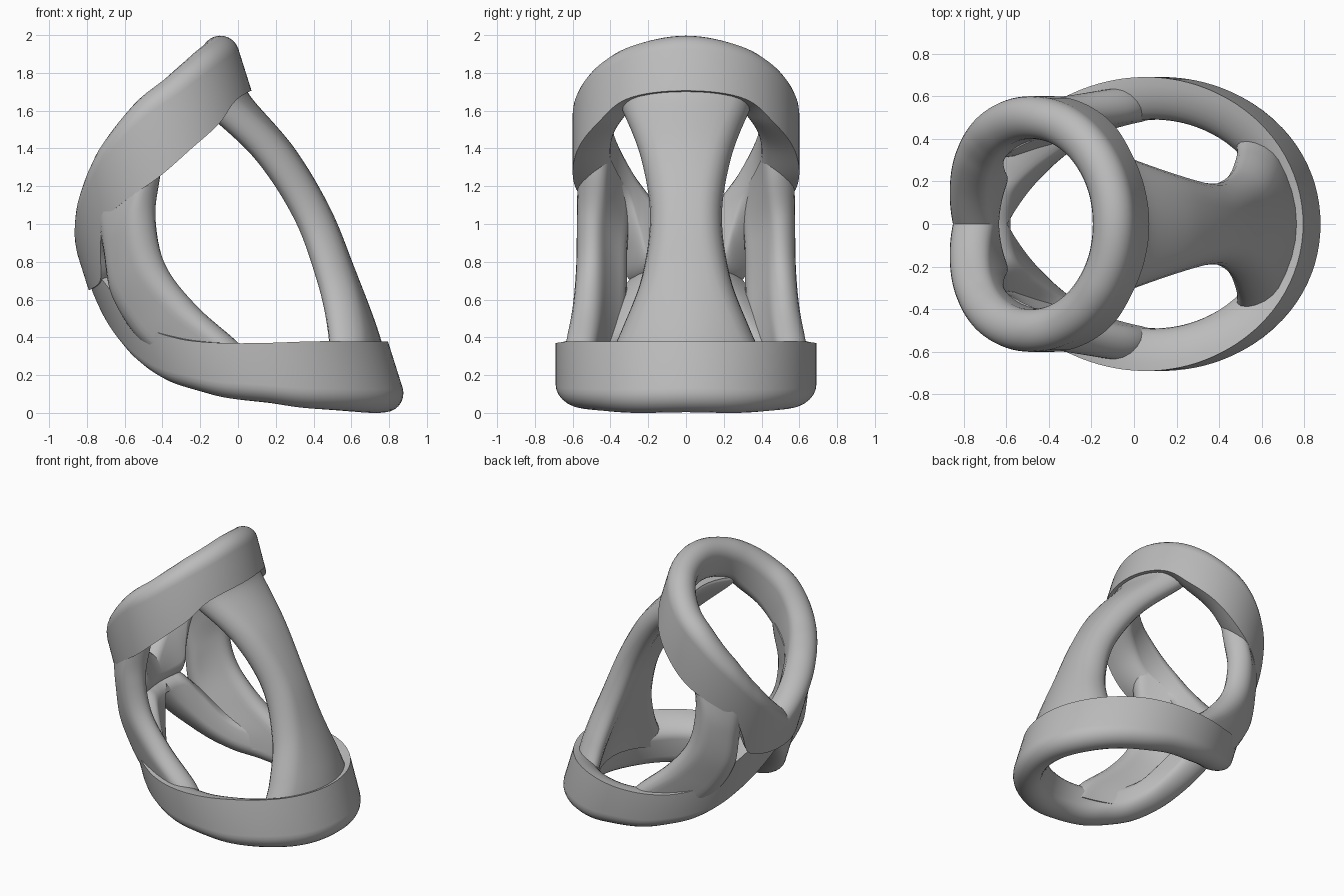
import bpy, bmesh, math
from mathutils import Vector

cube = bpy.data.objects.get("Cube")
if cube:
    bpy.data.objects.remove(cube, do_unlink=True)

gray = bpy.data.materials.new("plain gray")
gray.use_nodes = True
colour = (0.5, 0.5, 0.5, 1)
gray.diffuse_color = colour
gray.node_tree.nodes["Principled BSDF"].inputs["Base Color"].default_value = colour

AXIS = Vector((0.3, 0, -0.95)).normalized()    # common axis of both bands
OUT = Vector((0.95, 0, 0.3)).normalized()      # square to the axis
SIDE = Vector((0, 1, 0))


def catmull(points, steps):
    """Smooth interpolation through points of any dimension."""
    last, result = len(points) - 1, []
    for i in range(last):
        a, b, c, d = (Vector(points[min(max(i + k, 0), last)]) for k in (-1, 0, 1, 2))
        for s in range(steps):
            t = s / steps
            result.append(0.5 * (2 * b + (c - a) * t + (2 * a - 5 * b + 4 * c - d) * t ** 2
                                 + (3 * b - a - 3 * c + d) * t ** 3))
    result.append(Vector(points[-1]))
    return result


def loft(name, sections, closed):
    """Skin a list of equal cross-sections into one smooth object."""
    bm = bmesh.new()
    rows = [[bm.verts.new(p) for p in sec] for sec in sections]
    pairs = list(zip(rows, rows[1:] + rows[:1]))
    for r, q in pairs if closed else pairs[:-1]:
        for j in range(len(r)):
            k = (j + 1) % len(r)
            bm.faces.new((r[j], r[k], q[k], q[j]))
    if not closed:
        bm.faces.new(rows[0])
        bm.faces.new(rows[-1])
    bmesh.ops.recalc_face_normals(bm, faces=bm.faces)
    mesh = bpy.data.meshes.new(name)
    bm.to_mesh(mesh)
    bm.free()
    mesh.materials.append(gray)
    obj = bpy.data.objects.new(name, mesh)
    bpy.context.collection.objects.link(obj)
    bpy.ops.object.select_all(action='DESELECT')
    bpy.context.view_layer.objects.active = obj
    obj.select_set(True)
    bpy.ops.object.shade_smooth_by_angle(angle=math.radians(40))


def band(name, centre, a, b, half, radius=0.1):
    """Elliptic tube wall; half lists angle, rim height and inner edge height along the axis."""
    angle, rim, edge = half[1]
    pts = catmull([(-angle, rim, edge)] + half, 8)[8:]
    pts += [Vector((360 - p[0], p[1], p[2])) for p in pts[-2:0:-1]]
    sections = []
    for angle, rim, edge in pts:
        t = math.radians(angle)
        base = OUT * (centre + a * math.cos(t)) + SIDE * (b * math.sin(t))
        normal = (OUT * (b * math.cos(t)) + SIDE * (a * math.sin(t))).normalized()
        way = 1 if edge > rim else -1
        shape = []
        for k in range(13):                    # fully rounded rim
            u = math.pi * k / 12
            shape.append((-radius * math.cos(u), rim + way * radius * (1 - math.sin(u))))
        for k in range(9):                     # crisp outside edge, rounded inside edge
            u = math.pi / 2 * k / 8
            shape.append((radius * (1 - 2 * math.sin(u)), edge - way * .12 * (1 - math.cos(u))))
        sections.append([base + normal * d + AXIS * h for d, h in shape])
    loft(name, sections, True)


def capsule(half_width, radius, n=8):
    """Flat outline with fully rounded edges, subdivided along its faces."""
    core = half_width - radius
    right = [(core + radius * math.cos(a), radius * math.sin(a))
             for a in (math.pi * (k / n - 0.5) for k in range(n + 1))]
    top = [(core * (1 - 2 * k / n), radius) for k in range(1, n)]
    half = right + top
    return half + [(-s, -d) for s, d in half]


# Upper band, round rim upward
band("upper_band", .012, .470, .50, [
    (0, -1.937, -1.605), (32, -1.905, -1.585), (52, -1.86, -1.49), (72, -1.80, -1.41),
    (94, -1.73, -1.315), (120, -1.59, -1.235), (133, -1.50, -1.17), (142, -1.43, -1.03),
    (150, -1.37, -.89), (165, -1.25, -.86), (180, -1.14, -.86)])

# Lower band, round rim downward
band("lower_band", .164, .607, .59, [
    (0, .235, -.122), (32, .21, -.155), (68, .10, -.26), (90, -.005, -.335),
    (108, -.09, -.41), (121, -.17, -.48), (135, -.26, -.59), (148, -.38, -.79),
    (158, -.50, -.93), (168, -.63, -.96), (180, -.80, -.96)])

# Spine: bowed strap, stations are outer x, z and half width
stations = catmull([(.05, 1.74, .37), (.07, 1.67, .34), (.30, 1.40, .24), (.49, 1.08, .19),
                    (.62, .76, .235), (.72, .50, .34), (.765, .36, .41), (.79, .26, .44)], 8)
loft("spine", [[Vector((x, s, z)) + OUT * (d - .095 - s * s / 1.1) for s, d in capsule(w, .095)]
               for x, z, w in stations], False)

# Side struts: straps between a front edge and a rear edge, one on each side
edges = catmull([(-.47, .47, 1.36, -.66, .37, 1.18), (-.48, .485, 1.22, -.66, .375, 1.04),
                 (-.51, .495, 1.0, -.63, .385, .88), (-.46, .495, .75, -.59, .39, .66),
                 (-.30, .51, .54, -.48, .405, .46), (-.07, .545, .35, -.36, .43, .32),
                 (.02, .55, .21, -.24, .47, .21)], 8)
for name, sign in (("left_strut", 1), ("right_strut", -1)):
    sections = []
    for e in edges:
        front, rear = Vector(e[:3]), Vector(e[3:])
        across = front - rear
        width = across.length / 2 + .085
        across.normalize()
        outward = Vector((-across.y, across.x, 0)).normalized()
        ring = []
        for s, d in capsule(width, .085):
            bow = .02 * (1 - (s / width) ** 2)
            p = (front + rear) / 2 + across * s + outward * (d + bow)
            ring.append(Vector((p.x, sign * p.y, p.z)))
        sections.append(ring)
    loft(name, sections, False)
